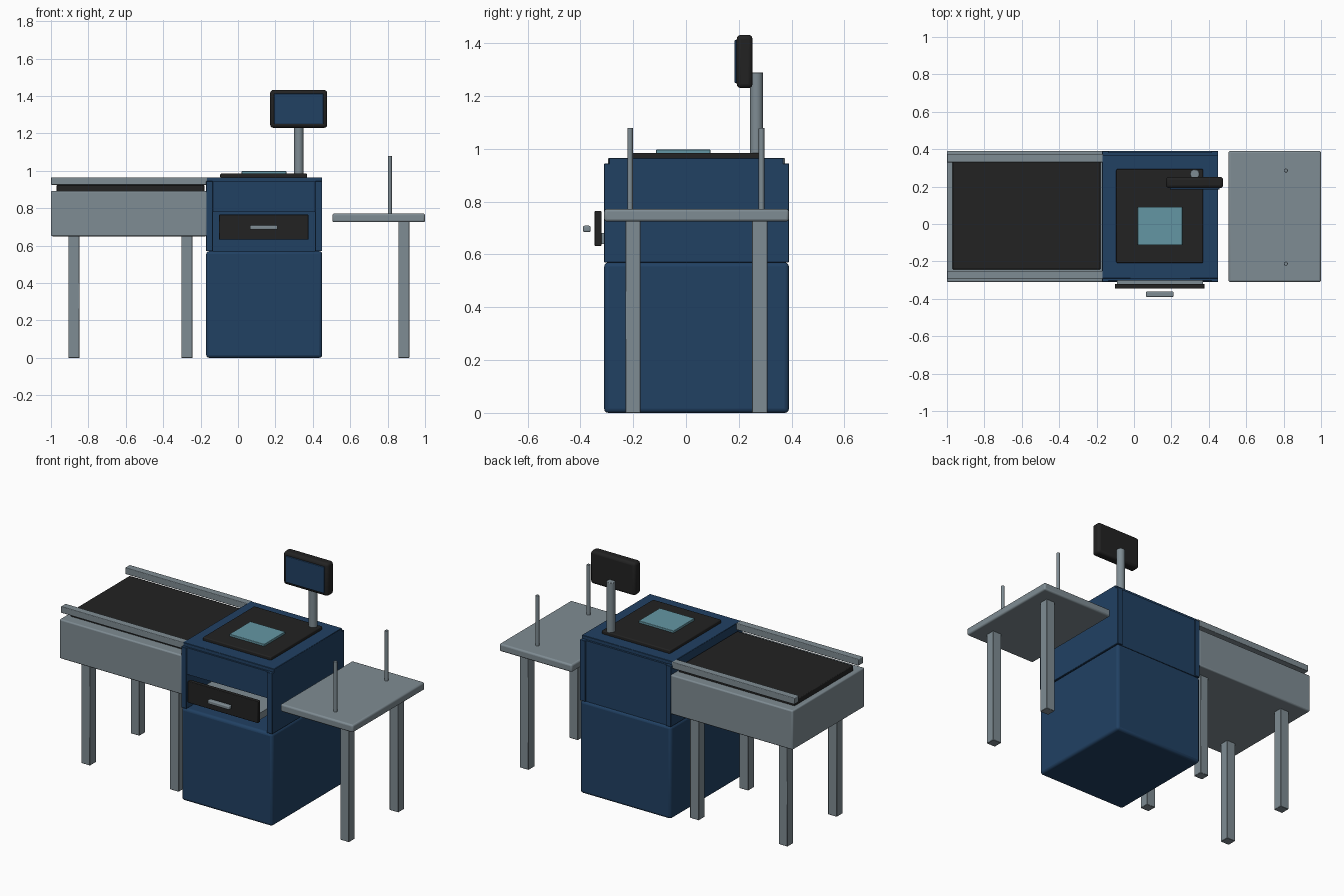
import bpy, math

if "Cube" in bpy.data.objects:
    bpy.data.objects.remove(bpy.data.objects["Cube"])


def mat(name, rgb):
    m = bpy.data.materials.new(name)
    m.diffuse_color = (*rgb, 1)
    m.use_nodes = True
    m.node_tree.nodes["Principled BSDF"].inputs["Base Color"].default_value = m.diffuse_color
    return m


BLUE = mat("navy_blue", (0.015, 0.052, 0.124))
GREY = mat("steel_grey", (0.212, 0.262, 0.292))
BLACK = mat("soft_black", (0.016, 0.016, 0.016))
TEAL = mat("scanner_glass", (0.127, 0.305, 0.366))


def finish(o, name, m, bevel, segs=3):
    o.name = name
    o.data.materials.append(m)
    if bevel:
        b = o.modifiers.new("bevel", 'BEVEL')
        b.width, b.segments, b.limit_method = bevel, segs, 'ANGLE'
        bpy.ops.object.shade_smooth_by_angle(angle=math.radians(35))
    return o


def box(name, m, x, y, z, bevel=0.0, segs=3):
    """Box from (min, max) pairs on each axis."""
    bpy.ops.mesh.primitive_cube_add(size=1)
    o = bpy.context.object
    for v in o.data.vertices:
        v.co = [r[0] if c < 0 else r[1] for c, r in zip(v.co, (x, y, z))]
    return finish(o, name, m, bevel, segs)


def rod(name, m, x, y, z, r, bevel=0.003):
    bpy.ops.mesh.primitive_cylinder_add(vertices=32, radius=r, depth=z[1] - z[0],
                                        location=(x, y, (z[0] + z[1]) / 2))
    return finish(bpy.context.object, name, m, bevel, 2)


Y = (-0.31, 0.39)  # shared depth of the counter

# Conveyor: housing, belt, guide rails
box("conveyor_housing", GREY, (-1, -0.165), Y, (0.65, 0.892), 0.008)
box("conveyor_belt", BLACK, (-0.97, -0.18), (-0.243, 0.33), (0.88, 0.923), 0.004)
for side, y in (("front", (-0.295, -0.25)), ("back", (0.33, 0.375))):
    box(side + "_guide_rail", GREY, (-1, -0.165), y, (0.925, 0.965), 0.004)

# Legs of the conveyor and of the bagging table
for side, y in (("front", (-0.23, -0.172)), ("back", (0.25, 0.308))):
    for part, x, top in (("conveyor_outer", -0.877, 0.66), ("conveyor_inner", -0.273, 0.66),
                         ("table", 0.887, 0.74)):
        box(f"{part}_{side}_leg", GREY, (x - 0.03, x + 0.03), y, (0, top), 0.002, 1)

# Lower cabinet
box("lower_cabinet", BLUE, (-0.17, 0.45), Y, (0, 0.57), 0.016)

# Upper cabinet: side panels, back, front fascia, top plate
for side, x in (("left", (-0.17, -0.135)), ("right", (0.413, 0.45))):
    box(side + "_side_panel", BLUE, x, Y, (0.57, 0.945), 0.002, 1)
box("back_panel", BLUE, (-0.136, 0.414), (0.35, 0.382), (0.57, 0.944))
box("front_fascia", BLUE, (-0.136, 0.414), (-0.302, -0.27), (0.78, 0.944))
box("top_plate", BLUE, (-0.17, 0.45), (-0.292, 0.37), (0.93, 0.965), 0.002, 1)

# Open cash drawer
box("drawer_tray", GREY, (-0.09, 0.37), (-0.325, 0.2), (0.64, 0.682))
box("drawer_front", BLACK, (-0.102, 0.377), (-0.346, -0.32), (0.632, 0.765), 0.004)
box("drawer_handle", GREY, (0.064, 0.212), (-0.39, -0.361), (0.685, 0.709), 0.006)

# Scanner bed and glass
box("scanner_bed", BLACK, (-0.095, 0.37), (-0.208, 0.293), (0.96, 0.985), 0.006)
box("scanner_glass", TEAL, (0.02, 0.258), (-0.113, 0.092), (0.98, 0.998), 0.003)

# Display on its post
rod("display_post", GREY, 0.325, 0.267, (0.96, 1.29), 0.025)
box("display_case", BLACK, (0.172, 0.477), (0.192, 0.252), (1.23, 1.432), 0.016)
box("display_screen", BLUE, (0.193, 0.457), (0.184, 0.193), (1.25, 1.412), 0.003)

# Bagging table with two bag pins
box("bagging_table", GREY, (0.505, 1.0), Y, (0.725, 0.772), 0.01)
for side, y in (("front", -0.212), ("back", 0.286)):
    rod(side + "_bag_pin", GREY, 0.812, y, (0.765, 1.08), 0.0105, 0.002)
